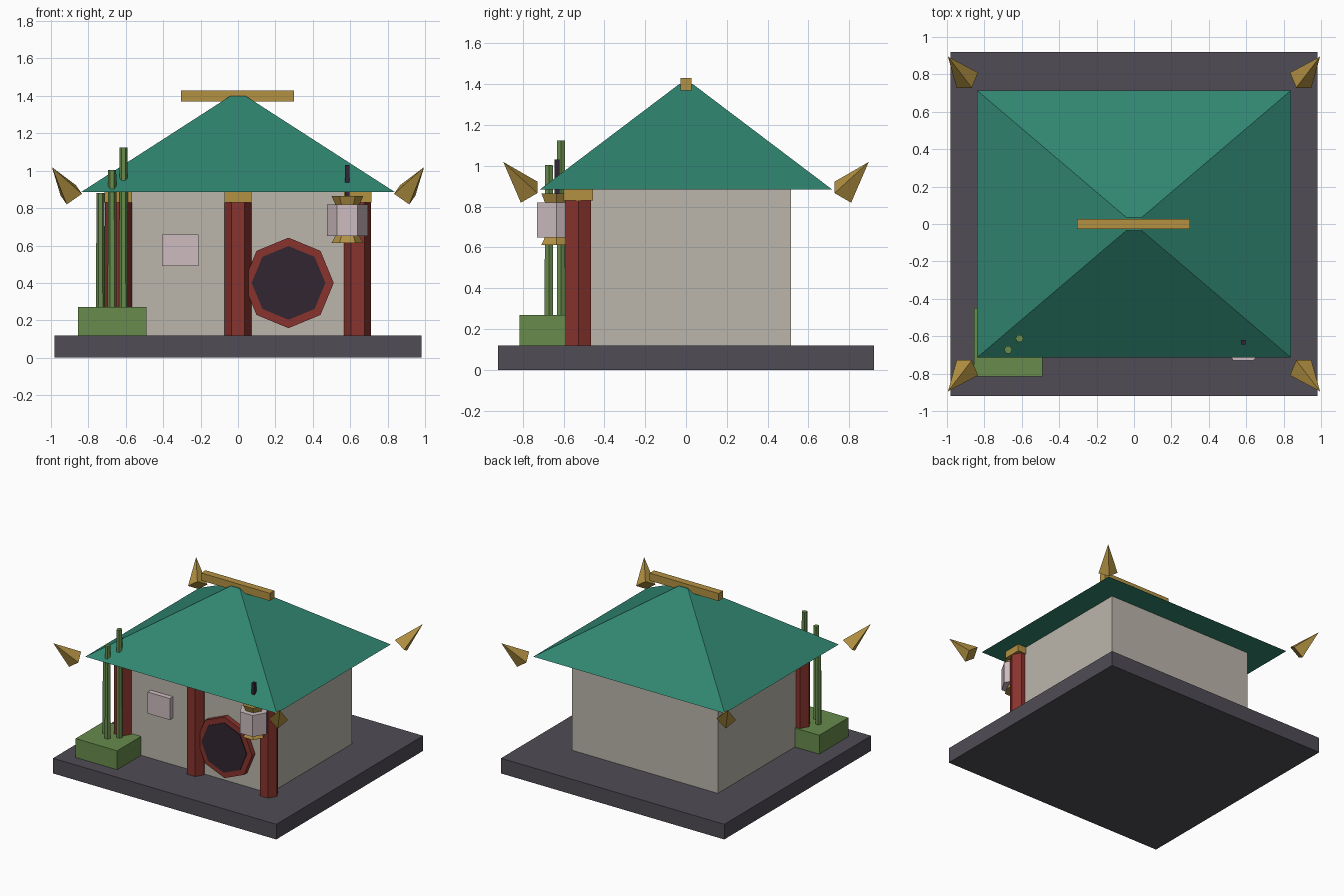
import bpy, bmesh, math
from mathutils import Matrix, Vector

cube = bpy.data.objects.get("Cube")
if cube:
    bpy.data.objects.remove(cube, do_unlink=True)


def material(name, r, g, b):
    m = bpy.data.materials.new(name)
    m.use_nodes = True
    m.diffuse_color = (r, g, b, 1)
    m.node_tree.nodes["Principled BSDF"].inputs["Base Color"].default_value = (r, g, b, 1)
    return m


STONE = material("dark_stone", 0.08, 0.073, 0.09)
PLASTER = material("plaster", 0.5, 0.47, 0.41)
TEAL = material("teal_tile", 0.03, 0.24, 0.165)
RED = material("red_lacquer", 0.25, 0.034, 0.027)
GOLD = material("gold", 0.45, 0.285, 0.055)
GREEN = material("leaf_green", 0.136, 0.26, 0.073)
DARK = material("dark_opening", 0.031, 0.019, 0.031)
PAPER = material("pale_paper", 0.61, 0.5, 0.52)


def finish(name, bm, mat):
    bmesh.ops.recalc_face_normals(bm, faces=bm.faces)
    mesh = bpy.data.meshes.new(name)
    bm.to_mesh(mesh)
    bm.free()
    mesh.materials.append(mat)
    obj = bpy.data.objects.new(name, mesh)
    bpy.context.collection.objects.link(obj)
    return obj


def box(name, mat, low, high):
    low, high = Vector(low), Vector(high)
    bm = bmesh.new()
    place = Matrix.Translation((low + high) / 2) @ Matrix.Diagonal((high - low).to_4d())
    place[3][3] = 1
    bmesh.ops.create_cube(bm, size=1, matrix=place)
    return finish(name, bm, mat)


def prism(name, mat, sides, r1, r2, depth, centre, turn=Matrix(), spin=0.0):
    """Straight or tapered prism whose first corner points along local x before spin."""
    bm = bmesh.new()
    bmesh.ops.create_cone(bm, cap_ends=True, segments=sides, radius1=r1, radius2=r2, depth=depth)
    # Put a corner on the x axis whatever the primitive's starting angle is
    first = bm.verts[:][0].co
    spin -= math.atan2(first.y, first.x)
    bm.transform(Matrix.Translation(centre) @ turn @ Matrix.Rotation(spin, 4, "Z"))
    return finish(name, bm, mat)


def upright(name, mat, sides, r1, r2, x, y, z0, z1):
    return prism(name, mat, sides, r1, r2, z1 - z0, (x, y, (z0 + z1) / 2))


# Base and walls
box("base_slab", STONE, (-0.98, -0.92, 0), (0.98, 0.92, 0.12))
box("walls", PLASTER, (-0.64, -0.515, 0.12), (0.64, 0.515, 0.885))

# Hipped roof with a small flat top, and the ridge bar
bm = bmesh.new()
bmesh.ops.create_cube(bm, size=2)
for v in bm.verts:
    top = v.co.z > 0
    v.co.x *= 0.04 if top else 0.84
    v.co.y *= 0.034 if top else 0.715
    v.co.z = 1.4 if top else 0.885
finish("roof", bm, TEAL)
box("ridge_bar", GOLD, (-0.305, -0.028, 1.37), (0.3, 0.028, 1.43))

# Spikes off the roof corners
tilt = math.radians(35)
for sx, xname in ((-1, "right"), (1, "left")):
    for sy, yname in ((-1, "front"), (1, "back")):
        turn = Matrix.Rotation(sx * tilt, 4, "Y") @ Matrix.Rotation(-sy * tilt, 4, "X")
        prism(f"roof_spike_{yname}_{xname}", GOLD, 4, 0.07, 0, 0.22,
              (sx * 0.943, sy * 0.832, 0.945), turn, math.pi / 4)

# Front pillars with gold caps
for x, side in ((-0.64, "right"), (0, "middle"), (0.64, "left")):
    upright(f"pillar_{side}", RED, 6, 0.072, 0.072, x, -0.527, 0.12, 0.83)
    box(f"pillar_cap_{side}", GOLD, (x - 0.073, -0.6, 0.83), (x + 0.073, -0.455, 0.888))

# Octagonal doorway and wall plaque
lay = Matrix.Rotation(math.pi / 2, 4, "X")
prism("door_frame", RED, 8, 0.242, 0.242, 0.06, (0.27, -0.525, 0.4), lay)
prism("door_opening", DARK, 8, 0.197, 0.197, 0.06, (0.27, -0.532, 0.4), lay)
box("wall_plaque", PAPER, (-0.405, -0.555, 0.49), (-0.21, -0.51, 0.66))

# Hanging lantern
lx, ly = 0.585, -0.635
upright("lantern_body", PAPER, 6, 0.11, 0.11, lx, ly, 0.65, 0.82)
upright("lantern_top", GOLD, 6, 0.065, 0.085, lx, ly, 0.82, 0.865)
upright("lantern_bottom", GOLD, 6, 0.085, 0.065, lx, ly, 0.613, 0.65)
box("lantern_hanger", DARK, (lx - 0.013, ly - 0.01, 0.86), (lx + 0.012, ly + 0.015, 1.03))

# Planter with bamboo stalks
box("planter", GREEN, (-0.855, -0.815, 0.12), (-0.49, -0.45, 0.27))
for i, (x, y, top) in enumerate(((-0.735, -0.61, 0.88), (-0.673, -0.672, 1.005), (-0.612, -0.612, 1.125))):
    upright(f"bamboo_stalk_{i + 1}", GREEN, 6, 0.024, 0.022, x, y, 0.27, top)
